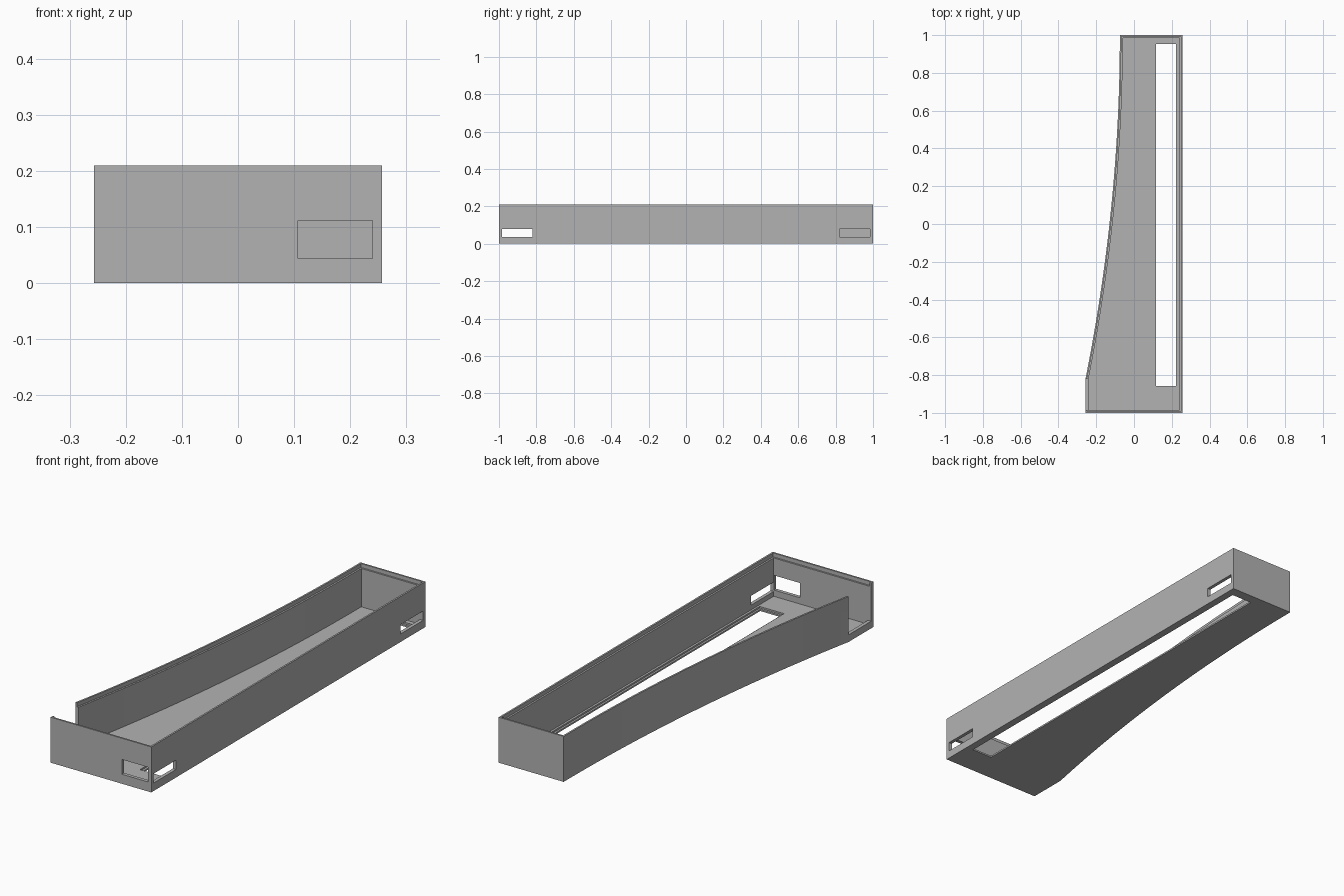
import bpy, bmesh

cube = bpy.data.objects.get("Cube")
if cube:
    bpy.data.objects.remove(cube, do_unlink=True)

HEIGHT, FLOOR, WALL, LIP = 0.21, 0.015, 0.016, 0.008
RIGHT, WIDE, NARROW, BEND = 0.257, -0.257, -0.075, -0.82

grey = bpy.data.materials.new("plain_grey")
grey.use_nodes = True
colour = (0.45, 0.45, 0.45, 1)
grey.diffuse_color = colour
grey.node_tree.nodes["Principled BSDF"].inputs["Base Color"].default_value = colour


def outline(inset, steps=32):
    """Tray plan: straight on one side, gently bowed on the other."""
    end = 1 - inset
    pts = [(WIDE + inset, -end), (RIGHT - inset, -end), (RIGHT - inset, end)]
    for i in range(steps + 1):
        y = 1 + (BEND - 1) * i / steps
        bow = ((1 - y) / (1 - BEND)) ** 2
        pts.append((NARROW + (WIDE - NARROW) * bow + inset, min(y, end)))
    return pts


def prism(name, pts, z0, z1):
    bm = bmesh.new()
    face = bm.faces.new([bm.verts.new((x, y, z0)) for x, y in pts])
    top = bmesh.ops.extrude_face_region(bm, geom=[face])["geom"]
    verts = [g for g in top if isinstance(g, bmesh.types.BMVert)]
    bmesh.ops.translate(bm, verts=verts, vec=(0, 0, z1 - z0))
    bmesh.ops.recalc_face_normals(bm, faces=bm.faces)
    mesh = bpy.data.meshes.new(name)
    bm.to_mesh(mesh)
    bm.free()
    mesh.materials.append(grey)
    ob = bpy.data.objects.new(name, mesh)
    bpy.context.collection.objects.link(ob)
    return ob


def box(name, x0, x1, y0, y1, z0, z1):
    return prism(name, [(x0, y0), (x1, y0), (x1, y1), (x0, y1)], z0, z1)


tray = prism("tray", outline(0), 0, HEIGHT)

cutters = [
    # hollow interior and the stepped rim for a lid
    prism("cavity", outline(WALL), FLOOR, 0.3),
    prism("rim_step", outline(LIP), HEIGHT - 0.018, 0.3),
    # long floor slot with a shallow ledge
    box("slot", 0.117, 0.222, -0.858, 0.953, -0.1, 0.1),
    box("slot_ledge", 0.107, 0.231, -0.868, 0.963, FLOOR / 2, 0.1),
    # front window and open side bay
    box("front_window", 0.107, 0.24, -1.1, -0.95, 0.044, 0.112),
    box("side_bay", -0.3, -0.235, WALL - 1, BEND, 0.033, 0.3),
]
# matching windows at both ends of the straight wall
for side in (-1, 1):
    y0, y1 = sorted((side * 0.82, side * 0.984))
    cutters.append(box("side_window", 0.235, 0.3, y0, y1, 0.037, 0.08))

for cutter in cutters:
    cutter.hide_render = True
    mod = tray.modifiers.new(cutter.name, 'BOOLEAN')
    mod.operation = 'DIFFERENCE'
    mod.solver = 'EXACT'
    mod.object = cutter

# bake the cuts and drop the cutters
bpy.context.view_layer.update()
graph = bpy.context.evaluated_depsgraph_get()
baked = bpy.data.meshes.new_from_object(tray.evaluated_get(graph))
tray.modifiers.clear()
tray.data = baked
baked.name = "tray"
for cutter in cutters:
    bpy.data.objects.remove(cutter, do_unlink=True)

bpy.ops.object.select_all(action='DESELECT')
tray.select_set(True)
bpy.context.view_layer.objects.active = tray
bpy.ops.object.shade_smooth_by_angle(angle=0.5)
